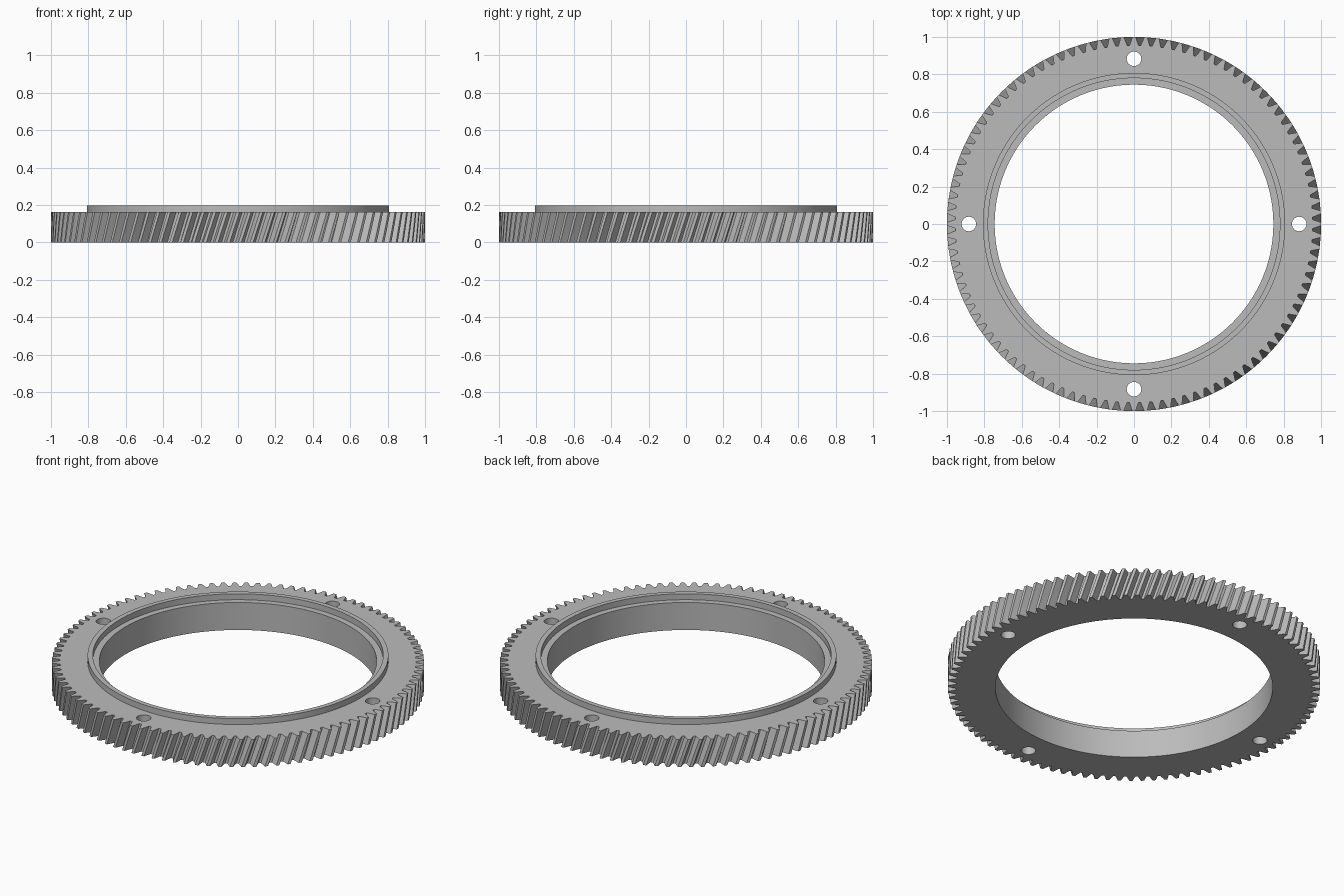
import bpy, bmesh
from math import cos, sin, tan, tau, radians

TEETH = 100
PITCH = tau / TEETH
HEIGHT = 0.163
TWIST = HEIGHT * tan(radians(18))
LAYERS = 6
BORE = 0.745

if "Cube" in bpy.data.objects:
    bpy.data.objects.remove(bpy.data.objects["Cube"])

steel = bpy.data.materials.new("steel grey")
steel.use_nodes = True
steel.diffuse_color = (0.5, 0.5, 0.5, 1)
steel.node_tree.nodes["Principled BSDF"].inputs["Base Color"].default_value = steel.diffuse_color


def make_object(name, bm):
    bmesh.ops.recalc_face_normals(bm, faces=bm.faces)
    mesh = bpy.data.meshes.new(name)
    bm.to_mesh(mesh)
    bm.free()
    mesh.materials.append(steel)
    obj = bpy.data.objects.new(name, mesh)
    bpy.context.collection.objects.link(obj)
    return obj


def activate(obj):
    bpy.ops.object.select_all(action="DESELECT")
    obj.select_set(True)
    bpy.context.view_layer.objects.active = obj


def lathe(name, profile, steps=144):
    """Closed (radius, z) profile swept around the z axis."""
    bm = bmesh.new()
    rings = [[bm.verts.new((r * cos(tau * i / steps), r * sin(tau * i / steps), z))
              for r, z in profile] for i in range(steps)]
    for i in range(steps):
        a, b = rings[i], rings[(i + 1) % steps]
        for j in range(len(profile)):
            k = (j + 1) % len(profile)
            bm.faces.new((a[j], b[j], b[k], a[k]))
    return make_object(name, bm)


def drill(target, radius, x=0, y=0, steps=32):
    """Cut a vertical through hole."""
    bpy.ops.mesh.primitive_cylinder_add(vertices=steps, radius=radius, depth=1, location=(x, y, 0))
    cutter = bpy.context.object
    cutter.hide_render = True
    mod = target.modifiers.new("hole", "BOOLEAN")
    mod.operation = "DIFFERENCE"
    mod.solver = "EXACT"
    mod.object = cutter
    activate(target)
    bpy.ops.object.modifier_apply(modifier=mod.name)
    bpy.data.objects.remove(cutter)


# Toothed ring: tooth outline stacked in twisted layers
half_tooth = [(0.956, -0.0243), (0.978, -0.0160), (1.0, -0.0083)]
tooth = half_tooth + [(r, -a) for r, a in reversed(half_tooth)]
outline = [(r, a + t * PITCH) for t in range(TEETH) for r, a in tooth]

bm = bmesh.new()
layers = []
for k in range(LAYERS + 1):
    f = k / LAYERS
    turn = TWIST * (f - 1)
    layers.append([bm.verts.new((r * cos(a + turn), r * sin(a + turn), HEIGHT * f))
                   for r, a in outline])
count = len(outline)
for low, high in zip(layers, layers[1:]):
    for i in range(count):
        j = (i + 1) % count
        bm.faces.new((low[i], low[j], high[j], high[i]))
bm.faces.new(layers[0])
bm.faces.new(layers[-1])
gear = make_object("helical_gear_ring", bm)

# Central bore and four bolt holes
drill(gear, BORE, steps=144)
for q in range(4):
    drill(gear, 0.039, 0.883 * cos(q * tau / 4), 0.883 * sin(q * tau / 4))

# Raised locating lip, set back from the bore
lip = lathe("locating_lip", [(0.78, HEIGHT - 0.01), (0.808, HEIGHT - 0.01), (0.808, 0.198), (0.78, 0.198)])

for obj in (gear, lip):
    activate(obj)
    bpy.ops.object.shade_smooth_by_angle(angle=radians(25))
